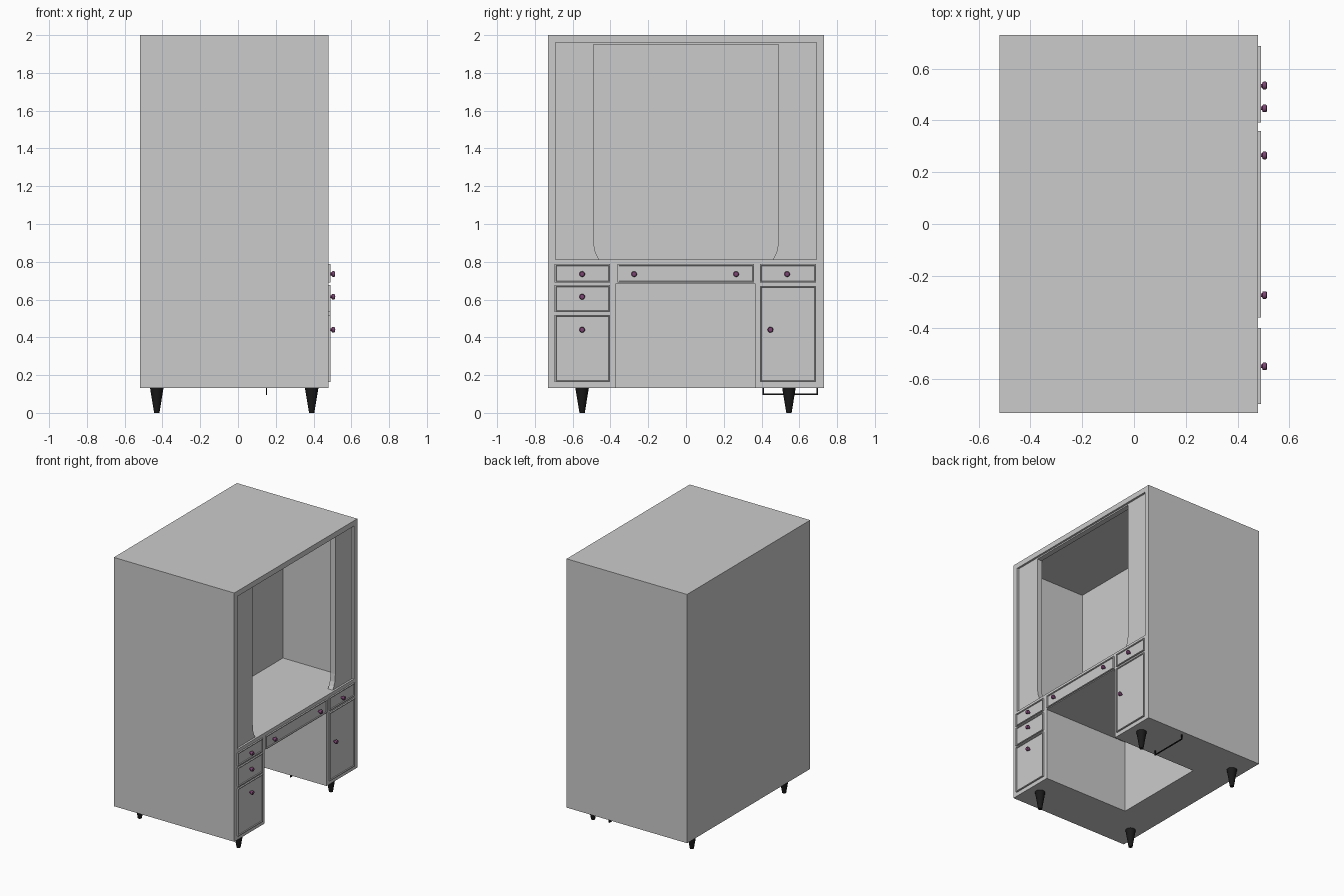
import bpy, bmesh, math
from mathutils import Matrix

if "Cube" in bpy.data.objects:
    bpy.data.objects.remove(bpy.data.objects["Cube"])


def mat(name, rgb):
    m = bpy.data.materials.new(name)
    m.diffuse_color = (*rgb, 1)
    m.use_nodes = True
    m.node_tree.nodes["Principled BSDF"].inputs["Base Color"].default_value = m.diffuse_color
    return m


BLACK = mat("black_metal", (0.01, 0.01, 0.01))
PURPLE = mat("knob_purple", (0.20, 0.06, 0.17))


def finish(name, bm, material=None):
    bmesh.ops.recalc_face_normals(bm, faces=bm.faces[:])
    me = bpy.data.meshes.new(name)
    bm.to_mesh(me)
    bm.free()
    ob = bpy.data.objects.new(name, me)
    bpy.context.collection.objects.link(ob)
    if material:
        me.materials.append(material)
    return ob


def box_bm(x0, x1, y0, y1, z0, z1):
    bm = bmesh.new()
    bmesh.ops.create_cube(bm, size=1)
    for v in bm.verts:
        v.co = (x0 if v.co.x < 0 else x1, y0 if v.co.y < 0 else y1, z0 if v.co.z < 0 else z1)
    return bm


def smooth(ob):
    bpy.ops.object.select_all(action='DESELECT')
    ob.select_set(True)
    bpy.context.view_layer.objects.active = ob
    bpy.ops.object.shade_smooth_by_angle(angle=math.radians(40))


# Cabinet body with the upper cavity and the kneehole cut out
body = finish("cabinet_body", box_bm(-0.52, 0.48, -0.73, 0.73, 0.133, 2.0))
cutters = [finish("upper_cavity_cutter", box_bm(-0.11, 0.6, -0.69, 0.69, 0.812, 1.96)),
           finish("kneehole_cutter", box_bm(-0.23, 0.6, -0.37, 0.365, 0.0, 0.685))]
for c in cutters:
    md = body.modifiers.new("cut", 'BOOLEAN')
    md.operation, md.solver, md.object = 'DIFFERENCE', 'EXACT', c
    bpy.ops.object.select_all(action='DESELECT')
    bpy.context.view_layer.objects.active = body
    body.select_set(True)
    bpy.ops.object.modifier_apply(modifier=md.name)
for c in cutters:
    bpy.data.objects.remove(c)

# Recessed arch surround: two side panels flared at the bottom, joined by a thin top strip
half = [(0.69, 1.96), (0.69, 0.812), (0.46, 0.812), (0.473, 0.835),
        (0.484, 0.865), (0.49, 0.92), (0.49, 1.95)]
outline = half + [(-y, z) for y, z in reversed(half)]
bm = bmesh.new()
face = bm.faces.new([bm.verts.new((0.425, y, z)) for y, z in outline])
ext = bmesh.ops.extrude_face_region(bm, geom=[face])
for v in ext["geom"]:
    if isinstance(v, bmesh.types.BMVert):
        v.co.x = 0.465
finish("opening_surround", bm)


# Drawer and door fronts: slab with a raised rim around a sunken panel
def front(name, y0, y1, z0, z1):
    bm = box_bm(0.475, 0.491, y0, y1, z0, z1)
    f = max(bm.faces, key=lambda f: f.calc_center_median().x)
    bmesh.ops.inset_region(bm, faces=[f], thickness=0.009)
    bmesh.ops.inset_region(bm, faces=[f], thickness=0.003, depth=-0.006)
    finish(name, bm)


front("left_top_drawer", -0.695, -0.402, 0.69, 0.787)
front("left_middle_drawer", -0.695, -0.402, 0.533, 0.676)
front("left_bottom_drawer", -0.695, -0.402, 0.163, 0.519)
front("center_drawer", -0.362, 0.36, 0.69, 0.787)
front("right_top_drawer", 0.392, 0.688, 0.69, 0.787)
front("right_door", 0.392, 0.688, 0.163, 0.672)


# Round knobs: stem plus a bevelled head
def knob(y, z):
    bm = bmesh.new()
    prof = [(0.484, 0), (0.484, 0.007), (0.495, 0.007), (0.497, 0.013), (0.501, 0.015),
            (0.509, 0.015), (0.513, 0.012), (0.515, 0)]
    vs = [bm.verts.new((x, r, 0)) for x, r in prof]
    es = [bm.edges.new(p) for p in zip(vs, vs[1:])]
    bmesh.ops.spin(bm, geom=vs + es, cent=(0, 0, 0), axis=(1, 0, 0),
                   angle=math.tau, steps=16, use_duplicate=False)
    bmesh.ops.remove_doubles(bm, verts=bm.verts[:], dist=1e-5)
    ob = finish("knob", bm, PURPLE)
    ob.location = (0, y, z)
    smooth(ob)


for y, z in [(-0.55, 0.735), (-0.55, 0.615), (-0.55, 0.44), (-0.275, 0.735),
             (0.265, 0.735), (0.535, 0.735), (0.447, 0.44)]:
    knob(y, z)

# Tapered legs
for x in (-0.43, 0.39):
    for y in (-0.55, 0.545):
        bm = bmesh.new()
        bmesh.ops.create_cone(bm, cap_ends=True, segments=20, radius1=0.014, radius2=0.036,
                              depth=0.134, matrix=Matrix.Translation((x, y, 0.067)))
        smooth(finish("leg", bm, BLACK))

# Thin wire bracket under the right pedestal
for name, y0, y1, z0, z1 in [("bracket_bar", 0.405, 0.698, 0.095, 0.102),
                             ("bracket_end_a", 0.405, 0.412, 0.102, 0.134),
                             ("bracket_end_b", 0.691, 0.698, 0.102, 0.134)]:
    finish(name, box_bm(0.147, 0.154, y0, y1, z0, z1), BLACK)
